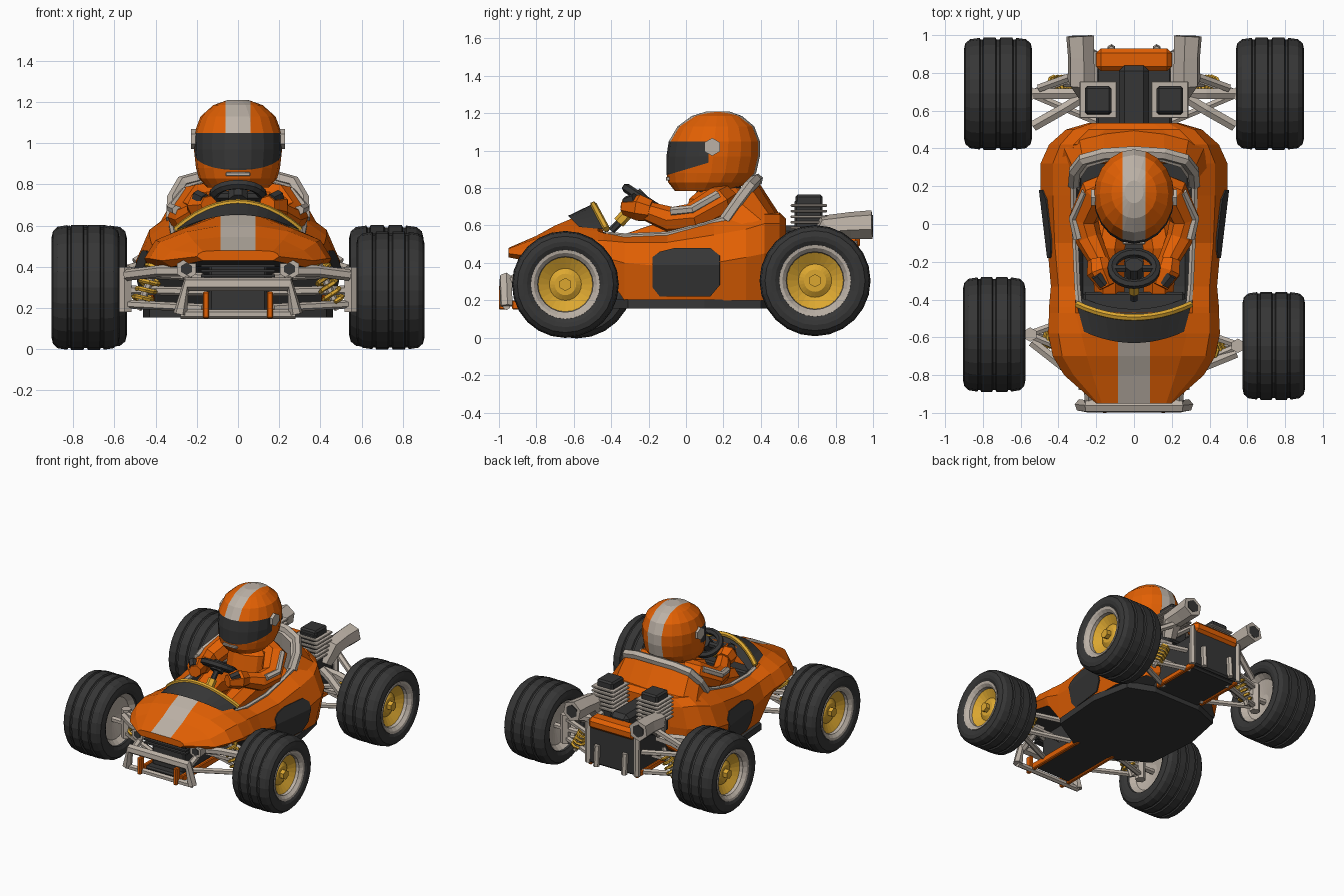
import bpy, bmesh, math
from mathutils import Vector, Quaternion

cube = bpy.data.objects.get("Cube")
if cube:
    bpy.data.objects.remove(cube, do_unlink=True)


def material(name, rgb):
    m = bpy.data.materials.new(name)
    m.use_nodes = True
    m.diffuse_color = (*rgb, 1)
    node = next(n for n in m.node_tree.nodes if n.type == 'BSDF_PRINCIPLED')
    node.inputs["Base Color"].default_value = (*rgb, 1)
    return m


ORANGE = material("orange paint", (0.76, 0.116, 0.001))
DARK = material("dark rubber", (0.037, 0.037, 0.037))
GREY = material("warm grey metal", (0.50, 0.44, 0.38))
YELLOW = material("golden yellow", (0.72, 0.39, 0.03))


def build(name, verts, faces, mat):
    me = bpy.data.meshes.new(name)
    me.from_pydata([tuple(v) for v in verts], [], faces)
    bm = bmesh.new()
    bm.from_mesh(me)
    bmesh.ops.remove_doubles(bm, verts=bm.verts, dist=0.0005)
    bmesh.ops.recalc_face_normals(bm, faces=bm.faces)
    bm.to_mesh(me)
    bm.free()
    me.materials.append(mat)
    ob = bpy.data.objects.new(name, me)
    bpy.context.collection.objects.link(ob)
    return ob


def loft(name, rings, mat, loop=True, caps=True, join=False):
    """Skin a list of equal-length point rings."""
    n, k = len(rings[0]), len(rings)
    faces = []
    for i in range(k if join else k - 1):
        for j in range(n if loop else n - 1):
            a, b, j2 = i * n, (i + 1) % k * n, (j + 1) % n
            faces.append((a + j, a + j2, b + j2, b + j))
    if caps and loop and not join:
        faces += [tuple(range(n)), tuple(range((k - 1) * n, k * n))]
    return build(name, [v for r in rings for v in r], faces, mat)


def pipe(name, pts, radii, mat, sides=8, closed=False):
    """Sweep a round section along a path."""
    pts = [Vector(p) for p in pts]
    n = len(pts)
    if not isinstance(radii, (list, tuple)):
        radii = [radii] * n
    rings, q, last = [], None, None
    for i, p in enumerate(pts):
        a = pts[i - 1] if closed or i else p
        b = pts[(i + 1) % n] if closed or i < n - 1 else p
        t = (b - a).normalized()
        q = last.rotation_difference(t) @ q if q else t.to_track_quat('Z', 'Y')
        last = t
        ang = [math.tau * (j + 0.5) / sides for j in range(sides)]
        rings.append([p + q @ Vector((math.cos(w), math.sin(w), 0)) * radii[i] for w in ang])
    return loft(name, rings, mat, join=closed)


def lathe(name, centre, profile, mat, seg=24, join=False):
    """Turn (x, radius) pairs around an axis along x."""
    c = Vector(centre)
    rings = [[c + Vector((x, r * math.cos(math.tau * j / seg), r * math.sin(math.tau * j / seg)))
              for j in range(seg)] for x, r in profile]
    return loft(name, rings, mat, caps=False, join=join)


def box(name, lo, hi, mat, bevel=0.012):
    verts = [(x, y, z) for x in (lo[0], hi[0]) for y in (lo[1], hi[1]) for z in (lo[2], hi[2])]
    faces = [(0, 1, 3, 2), (4, 5, 7, 6), (0, 1, 5, 4), (2, 3, 7, 6), (0, 2, 6, 4), (1, 3, 7, 5)]
    ob = build(name, verts, faces, mat)
    if bevel:
        ob.modifiers.new("bevel", 'BEVEL').width = bevel
    return ob


def paint(ob, mat, rule):
    ob.data.materials.append(mat)
    for f in ob.data.polygons:
        if rule(f.center, f.normal):
            f.material_index = len(ob.data.materials) - 1


def cut(ob, planes):
    bm = bmesh.new()
    bm.from_mesh(ob.data)
    for co, no in planes:
        geom = bm.verts[:] + bm.edges[:] + bm.faces[:]
        bmesh.ops.bisect_plane(bm, geom=geom, plane_co=co, plane_no=no)
    bm.to_mesh(ob.data)
    bm.free()


def flip(p, s):
    return (p[0] * s, p[1], p[2])


def mirrored(half):
    """Extend a path from one edge to the middle across to the other side."""
    return half + [flip(p, -1) for p in reversed(half[:-1])]


# Body shell: y, then bottom, widest, shoulder, rim and inner points as x, z
SECTIONS = [
    (-.95, .17, .43, .2, .45, .19, .465, .17, .475, .085, .48),
    (-.8, .32, .4, .37, .43, .32, .48, .22, .53, .085, .545),
    (-.7, .38, .4, .43, .44, .38, .52, .25, .57, .085, .6),
    (-.58, .42, .4, .455, .44, .4, .53, .28, .58, .085, .65),
    (-.47, .42, .38, .45, .43, .4, .52, .31, .57, .085, .66),
    (-.44, .42, .36, .45, .43, .4, .52, .31, .56, .27, .42),
    (-.33, .4, .2, .44, .4, .4, .51, .31, .54, .27, .4),
    (-.1, .42, .2, .46, .38, .42, .51, .32, .55, .27, .4),
    (.15, .44, .2, .495, .4, .43, .55, .33, .62, .28, .4),
    (.32, .44, .2, .495, .43, .43, .58, .33, .65, .28, .42),
    (.42, .4, .2, .45, .45, .39, .61, .32, .66, .25, .66),
    (.5, .3, .25, .36, .45, .32, .61, .24, .66, .15, .67),
    (.535, .2, .3, .24, .45, .22, .6, .18, .63, .1, .635)]
rings = []
for y, *row in SECTIONS:
    half = [(x, y, z) for x, z in zip(row[::2], row[1::2])]
    rings.append(half + [flip(p, -1) for p in reversed(half)])
body = loft("body_shell", rings, ORANGE)
paint(body, GREY, lambda c, n: abs(c.x) < 0.05 and c.y < -0.5 and n.z > 0.3)
paint(body, DARK, lambda c, n: n.z < -0.8 or (abs(c.x) < 0.31 and -0.45 < c.y < 0.33 and c.z < 0.53))

# Windscreen with yellow edge, and the dash behind it
steps = [i / 6 for i in range(-6, 7)]
low = [(.265 * t, -.63 + .06 * t * t, .652 - .06 * t * t) for t in steps]
high = [(.3 * t, -.51 + .07 * t * t, .71 - .13 * t * t) for t in steps]
back = [(x, y + .06, z - .08) for x, y, z in high]
loft("windscreen", [low, high, back], DARK, loop=False)
pipe("windscreen_edge", [(x, y + .015, z) for x, y, z in high], 0.019, YELLOW, 6)
box("dash", (-.27, -.48, .44), (.27, -.36, .54), DARK)

# Seat fairing with padded rim, and cockpit edge
top = mirrored([(.32, .21, .63), (.315, .28, .73), (.27, .34, .81), (.16, .37, .84), (0, .38, .845)])
base = mirrored([(.39, .3, .6), (.37, .4, .63), (.29, .45, .65), (.16, .48, .66), (0, .5, .66)])
inner = [(x * .9, y - .04, z - .02) for x, y, z in top]
foot = [(x * .8, y - .1, .5) for x, y, z in base]
loft("seat_fairing", [base, top], ORANGE, loop=False)
loft("seat_lining", [top, inner, foot], GREY, loop=False)
pipe("seat_rim", top, 0.033, GREY, 6)
for s in (-1, 1):
    pipe("cockpit_edge", [flip(p, s) for p in
         [(.29, -.43, .55), (.3, -.33, .54), (.31, -.1, .55), (.32, .1, .6), (.32, .22, .64)]], 0.018, GREY, 6)

# Dark side panels following the flank
rows = [[], [], []]
for y, zl, zh in [(-.18, .27, .43), (-.14, .22, .46), (-.06, .22, .48), (.13, .22, .48), (.18, .28, .44)]:
    for r, z in zip(rows, (zl, .39, zh)):
        r.append((.482 + .12 * y - .22 * max(.39 - z, 0) - .34 * max(z - .39, 0), y, z))
for s in (-1, 1):
    panel = loft("side_panel", [[flip(p, s) for p in r] for r in rows], DARK, loop=False)
    panel.modifiers.new("thickness", 'SOLIDIFY').thickness = 0.009

# Floor and chassis pans
outline = [(.18, -.46), (.43, -.31), (.46, .1), (.4, .4), (.2, .48)]
outline += [(-x, y) for x, y in reversed(outline)]
loft("floor", [[(x, y, z) for x, y in outline] for z in (.155, .205)], DARK)
box("front_pan", (-.17, -.92, .16), (.17, -.4, .19), DARK)
box("front_core", (-.14, -.86, .18), (.14, -.42, .44), DARK)
box("rear_core", (-.2, .45, .19), (.2, .88, .46), DARK)
box("gearbox", (-.08, .5, .43), (.08, .84, .6), DARK, .03)
box("rear_crossbar", (-.2, .81, .47), (.2, .93, .56), ORANGE, .025)
box("rear_plate", (-.2, .88, .2), (.2, .91, .5), DARK)
for i in range(4):
    box("grille_slat", (-.18, -.9, .35 + i * .025), (.18, -.85, .362 + i * .025), DARK, 0)

# Front bumper
frame = [(-.28, -.96, .17), (-.25, -.965, .315), (.25, -.965, .315), (.28, -.96, .17)]
pipe("bumper_frame", frame, 0.035, GREY, 6)
pipe("bumper_lower_bar", [frame[0], frame[3]], 0.022, GREY, 6)

# Wheels: tyre, rim, dish and hub
TREAD = [(0, .965), (.04, .965), (.07, 1), (.42, 1), (.45, .965), (.51, .965), (.54, .995),
         (.82, .97), (.96, .9), (1, .8), (.98, .72), (.9, .64), (.7, .6)]
TREAD = [(-x, r) for x, r in reversed(TREAD[1:])] + TREAD
RIM = [(.86, .65), (.94, .645), (.92, .59), (.8, .52), (.4, .5)]
DISH = [(.66, .51), (.45, .3), (.56, .2), (.56, 0)]
BACK = [(-.85, .64), (-.6, .52), (-.45, .15), (-.45, 0)]


def wheel(name, s, y, r, x, half, z):
    c = (s * x, y, z)
    for part, prof, mat in (("tyre", TREAD, DARK), ("rim", RIM, GREY), ("dish", DISH, YELLOW), ("back", BACK, GREY)):
        lathe(name + "_" + part, c, [(s * u * half, v * r) for u, v in prof], mat, join=part == "tyre")
    pipe(name + "_hub", [(c[0], y, z), (c[0] + s * half * .75, y, z)], .035, YELLOW, 6)


def spring(name, a, b, r):
    a, b = Vector(a), Vector(b)
    q = (b - a).to_track_quat('Z', 'Y')
    pts = [a.lerp(b, i / 40) + q @ Vector((math.cos(i * .785), math.sin(i * .785), 0)) * r for i in range(41)]
    pipe(name, pts, .012, YELLOW, 5)
    pipe(name + "_damper", [a.lerp(b, -.2), b.lerp(a, -.2)], .018, GREY, 6)


for s in (-1, 1):
    side = "left" if s > 0 else "right"
    fy, fr, fz = (-.645, .286, .285) if s > 0 else (-.585, .304, .3)
    wheel("front_%s_wheel" % side, s, fy, fr, .74, .165, fz)
    wheel("rear_%s_wheel" % side, s, .69, .297, .72, .18, .305)
    # Suspension arms and uprights
    for name, y, hub in (("front", fy, .56), ("rear", .69, .55)):
        for z in (.2, .35):
            for dy in (-.16, .14):
                pipe(name + "_wishbone", [(s * .17, y + dy, z), (s * hub, y, z + .02)], .021, GREY, 6)
        pipe(name + "_upright", [(s * .55, y, .18), (s * .55, y, .4)], .038, GREY, 6)
        pipe(name + "_axle", [(s * .15, y, .28), (s * .7, y, .29)], .022, GREY, 6)
    spring("front_spring", (s * .47, fy - .02, .23), (s * .39, fy - .02, .42), .044)
    spring("rear_spring", (s * .42, .74, .2), (s * .34, .74, .36), .04)
    for dy in (-.17, 0):
        pipe("rear_rocker", [(s * .24, .69, .43), (s * .38, .69 + dy / 2, .42), (s * .53, .69 + dy, .38)], .032, GREY, 6)
    pipe("steering_arm", [(s * .26, -.8, .38), (s * .38, -.75, .38), (s * .54, fy - .04, .36)], .028, GREY, 6)
    pipe("front_tow_lamp", [(s * .25, -.74, .39), (s * .25, -.88, .39)], [.04, .052], GREY, 6)
    pipe("lamp_face", [(s * .25, -.87, .39), (s * .25, -.884, .39)], .03, DARK, 6)
    pipe("bumper_strut", [(s * .24, -.95, .3), (s * .25, -.78, .38)], .024, GREY, 6)
    # Orange rails and tabs
    box("front_rail", (s * .16 - .015, -.93, .15), (s * .16 + .015, -.42, .2), ORANGE, .006)
    box("bumper_tab", (s * .155 - .015, -1, .15), (s * .155 + .015, -.95, .28), ORANGE, .006)
    box("rear_rail", (s * .2 - .015, .5, .18), (s * .2 + .015, .9, .22), ORANGE, .006)
    pipe("rear_post", [(s * .12, .93, .2), (s * .12, .92, .36)], .022, GREY, 6)
    pipe("rear_frame", [(s * .21, .9, .2), (s * .21, .9, .5), (s * .22, .6, .52)], .024, GREY, 6)
    # Finned cylinders and exhausts
    x = s * .19
    box("cylinder", (x - .07, .58, .45), (x + .07, .73, .74), DARK)
    for i in range(6):
        z = .55 + i * .03
        box("cooling_fin", (x - .098, .56, z), (x + .098, .755, z + .014), GREY, .004)
    box("cylinder_cap", (x - .07, .585, .71), (x + .07, .73, .765), DARK)
    pipe("exhaust", [(s * .26, .7, .48), (s * .28, .76, .59), (s * .28, .88, .6), (s * .285, .995, .605)],
         [.05, .075, .073, .078], GREY, 6)
    pipe("exhaust_mouth", [(s * .285, .99, .605), (s * .285, .999, .605)], .05, DARK, 6)
    pipe("exhaust_stay", [(s * .28, .8, .55), (s * .5, .72, .42)], .024, GREY, 6)
    # Driver arms, gloves, legs
    arm = [(.12, .2, .74), (.2, .17, .72), (.265, .03, .64), (.24, -.08, .63), (.17, -.22, .68)]
    pipe("driver_arm", [flip(p, s) for p in arm], [.08, .088, .078, .07, .052], ORANGE)
    pipe("sleeve_stripe", [(s * (px + .058), py, pz + .045) for px, py, pz in arm[1:4]], .024, GREY, 6)
    pipe("glove", [flip(p, s) for p in [(.19, -.19, .68), (.18, -.25, .695), (.14, -.33, .7)]],
         [.058, .072, .045], ORANGE, 7)
    pipe("knuckles", [(s * .2, -.27, .745), (s * .16, -.32, .725)], .03, DARK, 6)
    pipe("driver_leg", [(s * .1, .12, .5), (s * .14, -.12, .53), (s * .13, -.36, .46)], [.1, .1, .085], ORANGE)
    # Helmet pivot
    pipe("visor_pivot", [(s * .17, .14, 1.02), (s * .228, .14, 1.02)], .048, GREY, 6)

# Driver torso and neck
pipe("driver_torso", [(0, .14, .42), (0, .16, .58), (0, .19, .72), (0, .19, .8)], [.17, .18, .18, .11], ORANGE, 12)
pipe("driver_neck", [(0, .18, .76), (0, .17, .83)], .12, DARK, 10)

# Helmet: z, half width, front y, back y
HELMET = [(.785, .15, -.06, .25), (.83, .19, -.095, .33), (.88, .204, -.105, .375), (.97, .214, -.105, .395),
          (1.05, .212, -.092, .395), (1.13, .182, -.045, .365), (1.185, .12, .03, .3), (1.21, .05, .11, .23)]
turn = [math.tau * j / 20 for j in range(20)]
helmet = loft("helmet", [[(w * math.cos(a), (f + b) / 2 + (b - f) / 2 * math.sin(a), z) for a in turn]
                         for z, w, f, b in HELMET], ORANGE)
cut(helmet, [((.06, 0, 0), (1, 0, 0)), ((-.06, 0, 0), (1, 0, 0)), ((0, .12, 0), (0, 1, 0)),
             ((0, -.1, .87), (0, -.3, 1))])
paint(helmet, GREY, lambda c, n: abs(c.x) < .06 and (c.z > 1.05 or c.y > .2) and n.z > -.7)
paint(helmet, DARK, lambda c, n: n.z < -.95 or (c.y < .12 and .87 + .3 * (c.y + .1) < c.z < 1.05))
box("chin_vent", (-.06, -.108, .84), (.06, -.08, .86), GREY, .004)

# Steering wheel and column
tilt = Quaternion((1, 0, 0), -.58)
hub = Vector((0, -.235, .745))
ring = [hub + tilt @ Vector((.118 * math.cos(a), .1 * math.sin(a), 0)) for a in turn]
pipe("steering_wheel", ring, .025, DARK, 6, closed=True)
pipe("steering_spoke", [ring[0], hub, ring[10]], .022, DARK, 6)
pipe("steering_boss", [hub + Vector((0, .02, .02)), hub - Vector((0, .03, .03))], .05, DARK, 8)
pipe("steering_column", [hub, (0, -.4, .57)], .02, DARK, 6)
pipe("column_collar", [(0, -.31, .67), (0, -.36, .615)], .032, YELLOW, 6)
